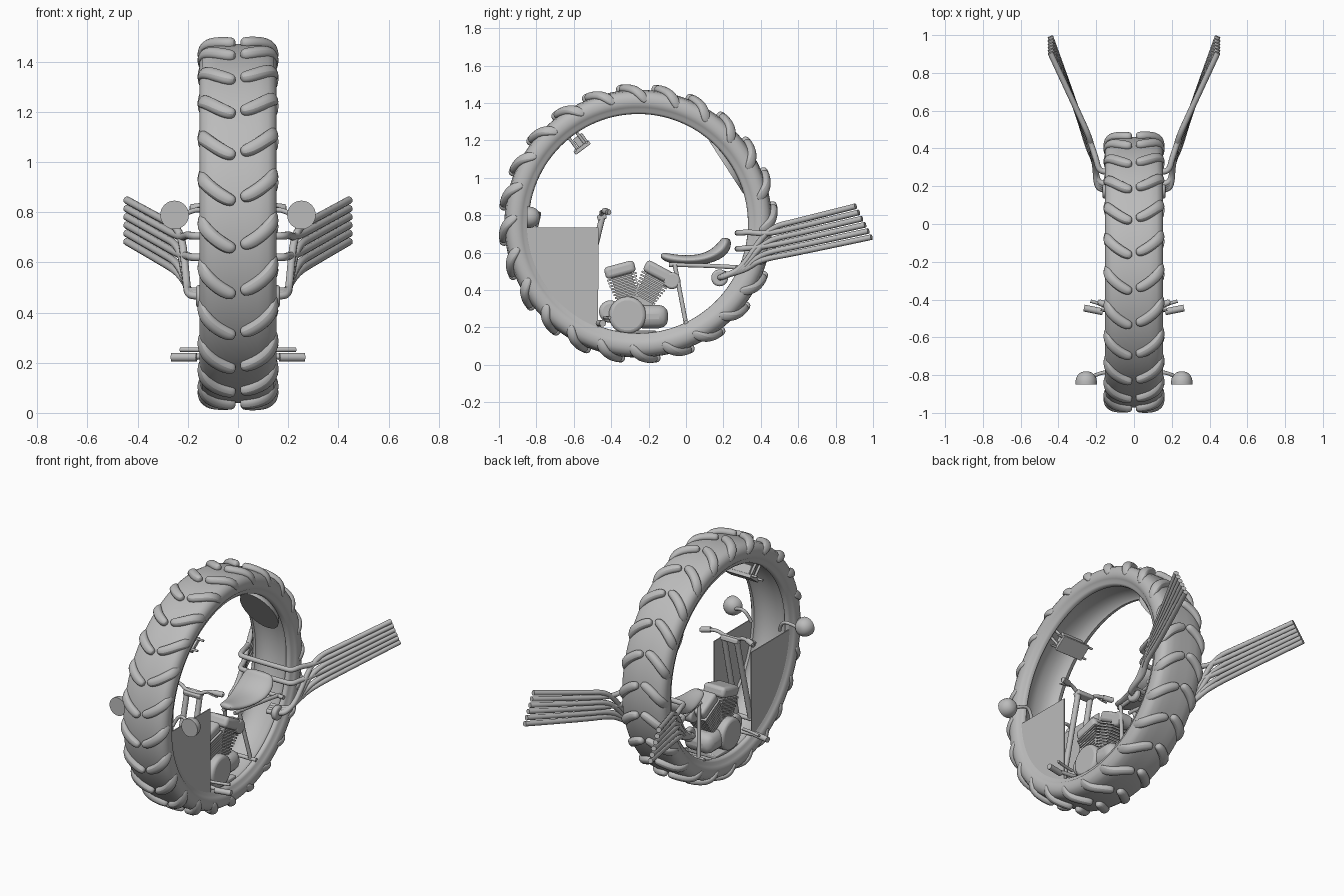
import bpy, bmesh, math
from mathutils import Vector, Matrix

if "Cube" in bpy.data.objects:
    bpy.data.objects.remove(bpy.data.objects["Cube"])

CY, CZ = -0.255, 0.755          # wheel centre
grey = bpy.data.materials.new("plain grey")
grey.diffuse_color = (0.5, 0.5, 0.5, 1)
grey.use_nodes = True
grey.node_tree.nodes["Principled BSDF"].inputs["Base Color"].default_value = grey.diffuse_color


def polar(r, a, x=0.0):
    return Vector((x, CY + r * math.cos(a), CZ + r * math.sin(a)))


def finish(name, bm, angle=35, subsurf=0, bevel=0):
    bmesh.ops.recalc_face_normals(bm, faces=bm.faces)
    me = bpy.data.meshes.new(name)
    bm.to_mesh(me)
    bm.free()
    ob = bpy.data.objects.new(name, me)
    bpy.context.collection.objects.link(ob)
    me.materials.append(grey)
    if bevel:
        m = ob.modifiers.new("bevel", 'BEVEL')
        m.width, m.segments = bevel, 3
    if subsurf:
        m = ob.modifiers.new("subsurf", 'SUBSURF')
        m.levels = m.render_levels = subsurf
    bpy.ops.object.select_all(action='DESELECT')
    ob.select_set(True)
    bpy.context.view_layer.objects.active = ob
    bpy.ops.object.shade_smooth_by_angle(angle=math.radians(angle))
    return ob


def box(name, c, size, rot=0.0, bevel=0):
    bm = bmesh.new()
    bmesh.ops.create_cube(bm, size=1)
    bm.transform(Matrix.Translation(c) @ Matrix.Rotation(rot, 4, 'X') @ Matrix.Diagonal((*size, 1)))
    return finish(name, bm, bevel=bevel)


def drum(name, c, r, length, bevel=0):           # cylinder along x
    bm = bmesh.new()
    bmesh.ops.create_cone(bm, cap_ends=True, segments=32, radius1=r, radius2=r, depth=length)
    bm.transform(Matrix.Translation(c) @ Matrix.Rotation(math.pi / 2, 4, 'Y'))
    return finish(name, bm, bevel=bevel)


def tube(name, pts, r):                          # smooth bent pipe
    cu = bpy.data.curves.new(name, 'CURVE')
    cu.dimensions = '3D'
    cu.bevel_depth, cu.bevel_resolution, cu.use_fill_caps = r, 3, True
    sp = cu.splines.new('NURBS')
    sp.points.add(len(pts) - 1)
    for p, q in zip(sp.points, pts):
        p.co = (*q, 1)
    sp.order_u, sp.use_endpoint_u, sp.resolution_u = min(3, len(pts)), True, 6
    cu.materials.append(grey)
    ob = bpy.data.objects.new(name, cu)
    bpy.context.collection.objects.link(ob)
    bpy.ops.object.select_all(action='DESELECT')
    ob.select_set(True)
    bpy.context.view_layer.objects.active = ob
    bpy.ops.object.convert(target='MESH')
    bpy.ops.object.shade_smooth_by_angle(angle=math.radians(40))


def loft(bm, rings):                             # closed rings joined and capped
    vs = [[bm.verts.new(p) for p in ring] for ring in rings]
    n = len(vs[0])
    for a, b in zip(vs, vs[1:]):
        for i in range(n):
            bm.faces.new((a[i], a[(i + 1) % n], b[(i + 1) % n], b[i]))
    bm.faces.new(vs[0])
    bm.faces.new(vs[-1][::-1])


# tyre carcass: hollow profile turned around the x axis
half = [(0.03, .716), (.08, .715), (.12, .708), (.143, .694), (.153, .67), (.154, .645),
        (.147, .622), (.136, .612), (.136, .598), (.124, .587), (.108, .586), (.10, .602), (.06, .625), (.02, .632)]
prof = half + [(-x, r) for x, r in reversed(half)]
bm = bmesh.new()
N = 112
rows = [[bm.verts.new(polar(r, 2 * math.pi * k / N, x)) for x, r in prof] for k in range(N)]
for k in range(N):
    a, b = rows[k], rows[(k + 1) % N]
    for i in range(len(prof)):
        j = (i + 1) % len(prof)
        bm.faces.new((a[i], a[j], b[j], b[i]))
finish("tyre", bm, 50)

# tread lugs: curved bars running out over both shoulders
lug = [(.008, .714, .012, 0), (.04, .715, 0, 4), (.085, .712, -.04, 10), (.122, .704, -.09, 22),
       (.145, .687, -.135, 50), (.152, .648, -.18, 80)]     # x, radius, angle, tilt of normal
bm = bmesh.new()
for side in (-1, 1):
    for k in range(24):
        base = 2 * math.pi * (k + (0.42 if side > 0 else 0.5)) / 24
        P = [polar(r, base + d, side * x) for x, r, d, t in lug]
        rings = []
        for i, (x, r, d, t) in enumerate(lug):
            rad = polar(1, base + d) - polar(0, 0)
            n = rad * math.cos(math.radians(t)) + Vector((side * math.sin(math.radians(t)), 0, 0))
            tan = (P[min(i + 1, 5)] - P[max(i - 1, 0)]).normalized()
            s = tan.cross(n).normalized()
            w = .022 if i in (0, 5) else .034
            h = (.034, .037, .037, .034, .02, .007)[i]
            rings.append([P[i] - n * .012 - s * w, P[i] - n * .012 + s * w,
                          P[i] + n * h + s * w * .8, P[i] + n * h - s * w * .8])
        loft(bm, rings)
finish("tread_lugs", bm, 50, subsurf=2)

# side panels filling the lower front of the ring
for s in (-1, 1):
    a0, a1 = math.radians(182), math.radians(249.3)
    pts = [polar(.608, a0 + (a1 - a0) * i / 16) for i in range(17)]
    pts += [Vector((0, -.468, .735))]
    pts[0].z = .735
    bm = bmesh.new()
    loft(bm, [[p + Vector((x, 0, 0)) for p in pts] for x in (s * .128, s * .134)])
    finish("side_panel", bm)

# seat: swept oval section rising into a backrest
st = [(-.135, .588, .016, .04), (-.10, .572, .026, .055), (-.03, .56, .026, .075), (.06, .56, .028, .10),
      (.13, .575, .034, .118), (.19, .612, .042, .118), (.212, .65, .036, .105), (.217, .68, .022, .08)]
rings = []
for i, (y, z, th, w) in enumerate(st):
    p, q = st[max(i - 1, 0)], st[min(i + 1, len(st) - 1)]
    t = Vector((0, q[0] - p[0], q[1] - p[1])).normalized()
    n = Vector((0, -t.z, t.y))
    rings.append([Vector((w * math.cos(a), y, z)) + n * th * math.sin(a)
                  for a in [2 * math.pi * k / 12 for k in range(12)]])
bm = bmesh.new()
loft(bm, rings)
finish("seat", bm, 60, subsurf=2)

# seat frame
for s in (-1, 1):
    tube("seat_rail", [(s * .04, -.09, .535), (s * .06, .1, .533), (s * .09, .29, .52)], .012)
    tube("seat_strut", [(s * .05, -.06, .535), (s * .09, 0, .22)], .012)
tube("seat_cross_bar", [(-.13, .275, .52), (.13, .275, .52)], .012)
tube("lower_cross_bar", [(-.13, 0, .225), (.13, 0, .225)], .012)

# engine case
drum("crankcase", (0, -.313, .265), .10, .22, .02)
drum("front_case", (0, -.405, .285), .06, .16, .02)
box("gearbox", (0, -.19, .258), (.20, .19, .125), 0, .05)
box("engine_mount", (0, -.27, .17), (.20, .22, .025), 0, .005)

# V cylinders with cooling fins
for label, b, t in (("front", (-.305, .33), (-.362, .54)), ("rear", (-.235, .33), (-.130, .525))):
    B, T = Vector((0, *b)), Vector((0, *t))
    d = T - B
    rot = math.atan2(-d.y, d.z)
    box(label + "_barrel", B + d * .4, (.115, .11, d.length * .85), rot)
    for k in range(9):
        f = k / 8
        box(label + "_fin", B + d * (.05 + .62 * f), (.13 + .02 * f, .12 + .045 * f, .010), rot)
    box(label + "_head", B + d * .85, (.15, .165, d.length * .30), rot, .02)
drum("air_filter", (.03, -.075, .45), .045, .09, .012)
tube("intake", [(0, -.17, .43), (.01, -.12, .43), (.03, -.075, .45)], .02)

# steering fork, handlebar and grips
for s in (-1, 1):
    tube("fork_leg", [(s * .045, -.445, .80), (s * .05, -.58, .25)], .017)
    tube("handlebar", [(0, -.455, .80), (s * .05, -.455, .80), (s * .085, -.445, .822),
                       (s * .13, -.435, .824), (s * .19, -.41, .815)], .011)
    tube("grip", [(s * .13, -.435, .823), (s * .185, -.415, .816)], .017)
    tube("brake_lever", [(s * .10, -.45, .82), (s * .14, -.465, .82), (s * .175, -.455, .812)], .005)
box("fork_clamp", (0, -.45, .79), (.12, .05, .03), .25, .008)
tube("fork_axle", [(-.13, -.575, .25), (.13, -.575, .25)], .014)

# foot pegs
for s in (-1, 1):
    tube("peg_mount", [(s * .03, -.44, .225), (s * .17, -.455, .225)], .012)
    tube("foot_peg", [(s * .165, -.465, .222), (s * .265, -.445, .222)], .018)
    tube("foot_lever", [(s * .10, -.435, .25), (s * .16, -.43, .252), (s * .23, -.408, .252)], .009)

# headlamps: domes with a flat front face, on bent stalks
for s in (-1, 1):
    bm = bmesh.new()
    prof = [(.057, -.851), (.057, -.835), (.054, -.818), (.045, -.80), (.031, -.787), (.014, -.781)]
    loft(bm, [[Vector((s * .253 + r * math.cos(k * math.pi / 16), y, .789 + r * math.sin(k * math.pi / 16)))
               for k in range(32)] for r, y in prof])
    finish("headlamp", bm, 50)
    tube("lamp_stalk", [(s * .10, -.80, .74), (s * .12, -.785, .80), (s * .17, -.785, .815),
                        (s * .215, -.805, .79)], .010)

# exhaust pipes: six a side, fanning out backwards
for s in (-1, 1):
    for i in range(6):
        bend = [(s * (.225 + .003 * i), .435 - .008 * i, .732 - .034 * i),
                (s * .30, .60, .77 - .034 * i),
                (s * .443, .907 + .017 * i, .848 - .033 * i)]
        if i in (1, 3):                          # pass across behind the seat
            z = .705 if i == 1 else .62
            start = [(0, .275, z), (s * .13, .275, z), (s * .185, .28, z), (s * .20, .34, z + .005)]
        else:                                    # rise from the low manifold
            j = (0, 0, 1, 0, 2, 3)[i]
            start = [(s * .09, .165 + .012 * j, .465 + .008 * j), (s * .175, .18 + .01 * j, .465 + .006 * j),
                     (s * .20, .21 + .012 * j, .475 + .004 * j), (s * .205, .30 + .01 * j, .515)]
        tube("exhaust_pipe", start + bend, .0155)
    drum("exhaust_collar", (s * .15, .18, .465), .045, .035, .012)

# rear pad set across the ring behind the rider's head
a = math.radians(33)
bm = bmesh.new()
bmesh.ops.create_uvsphere(bm, u_segments=24, v_segments=16, radius=1)
for v in bm.verts:
    v.co.z = max(v.co.z, 0)
bm.transform(Matrix.Translation(polar(.558, a)) @ Matrix.Rotation(a - math.pi / 2, 4, 'X')
             @ Matrix.Diagonal((.12, .168, .065, 1)))
bmesh.ops.remove_doubles(bm, verts=bm.verts, dist=1e-5)
finish("head_pad", bm, 40)

# upper front mirror on a bracket
a = math.radians(126.5)
rot = a - math.pi / 2
box("mirror", polar(.505, a), (.19, .10, .022), rot, .003)
box("mirror_back", polar(.54, a - .03), (.15, .06, .06), rot, .004)
for s in (-1, 1):
    for off in (-.05, .05):
        tube("mirror_bracket", [polar(.51, a + off, s * .075), polar(.62, a + off * .8, s * .085)], .008)
for off in (-.07, .07):
    tube("mirror_bar", [polar(.515, a + off, -.13), polar(.515, a + off, .13)], .007)
